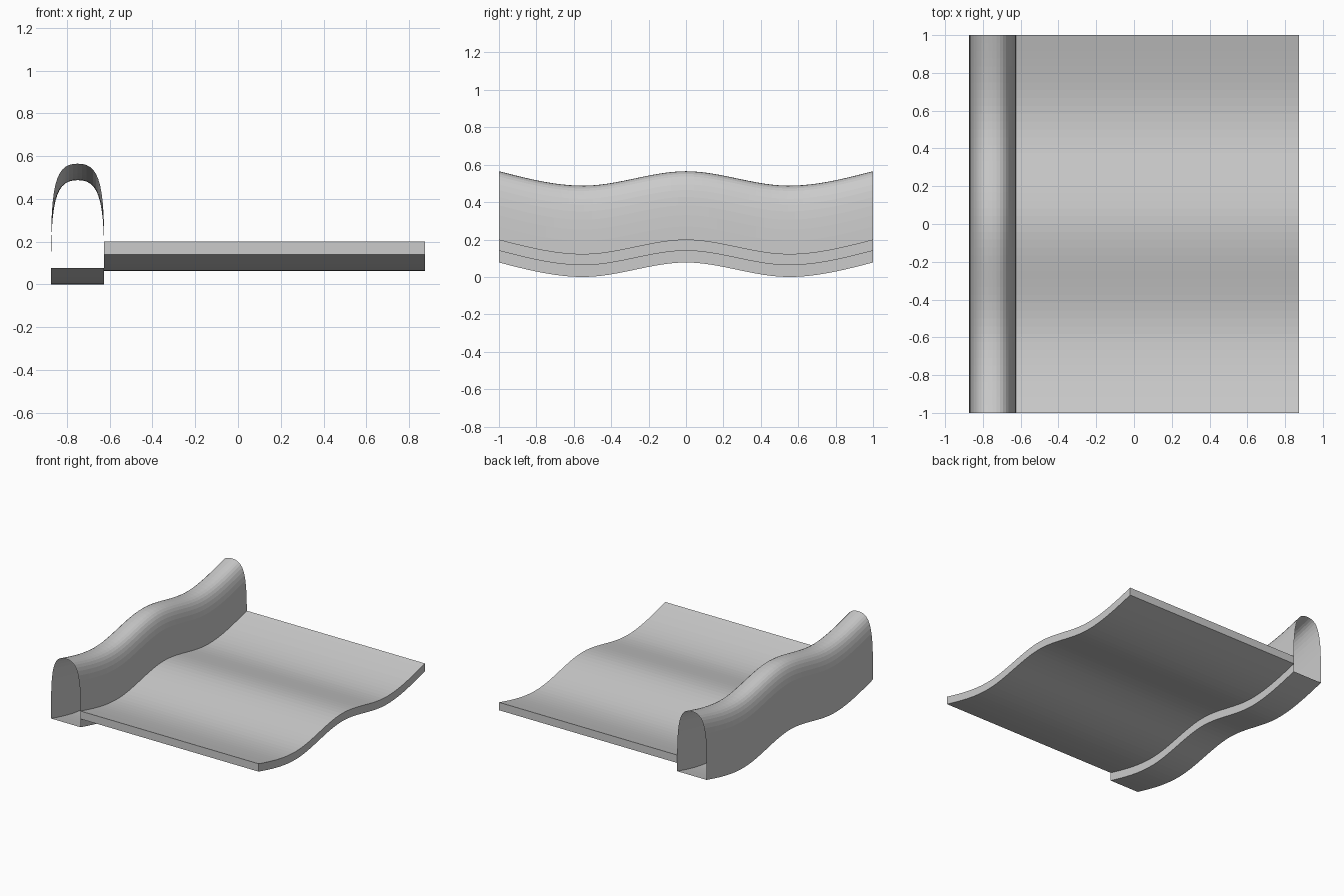
import bpy
import bmesh

if "Cube" in bpy.data.objects:
    bpy.data.objects.remove(bpy.data.objects["Cube"])

LEFT, INNER, RIGHT = -0.874, -0.626, 0.874
STEPS = 48


def wave(y):
    """Natural spline through alternating high and low points, symmetric in y."""
    y = abs(y)
    h = 0.5
    k, values, bends = (0, (1, 0), (-20.571, 17.143)) if y < h else (1, (0, 1), (17.143, 0))
    b = (y - k * h) / h
    a = 1 - b
    v = a * values[0] + b * values[1]
    v += ((a**3 - a) * bends[0] + (b**3 - b) * bends[1]) * h * h / 6
    return 0.0017 + 0.0755 * v


def sweep(name, profile, closed, caps):
    """Carry an x/z profile along the wavy line from front to back."""
    bm = bmesh.new()
    rings = []
    for s in range(STEPS + 1):
        y = -1 + 2 * s / STEPS
        rings.append([bm.verts.new((x, y, z + wave(y))) for x, z in profile])
    n = len(profile)
    for r0, r1 in zip(rings, rings[1:]):
        for i in range(n if closed else n - 1):
            j = (i + 1) % n
            bm.faces.new((r0[i], r1[i], r1[j], r0[j]))
    if caps:
        bm.faces.new(rings[0])
        bm.faces.new(rings[-1][::-1])
    mesh = bpy.data.meshes.new(name)
    bm.to_mesh(mesh)
    bm.free()
    obj = bpy.data.objects.new(name, mesh)
    bpy.context.collection.objects.link(obj)
    return obj


def bezier(p, t):
    u = 1 - t
    w = (u**3, 3 * u * u * t, 3 * u * t * t, t**3)
    return tuple(sum(wi * q[a] for wi, q in zip(w, p)) for a in (0, 1))


# Rounded hollow rail: thin shell, open at both ends
mid = (LEFT + INNER) / 2
handles = [(INNER, 0.122), (INNER, 0.422), (mid + 0.09, 0.488), (mid, 0.488)]
half = [bezier(handles, i / 12) for i in range(13)]
arch = half + [(2 * mid - x, z) for x, z in half[-2::-1]]
sweep("side_rail", [(LEFT, 0), (INNER, 0)] + arch, closed=True, caps=False)

# Wavy flat panel, joined to the wall of the rail
sweep("wavy_panel", [(INNER, 0.063), (RIGHT, 0.063), (RIGHT, 0.123), (INNER, 0.123)],
      closed=False, caps=True)
